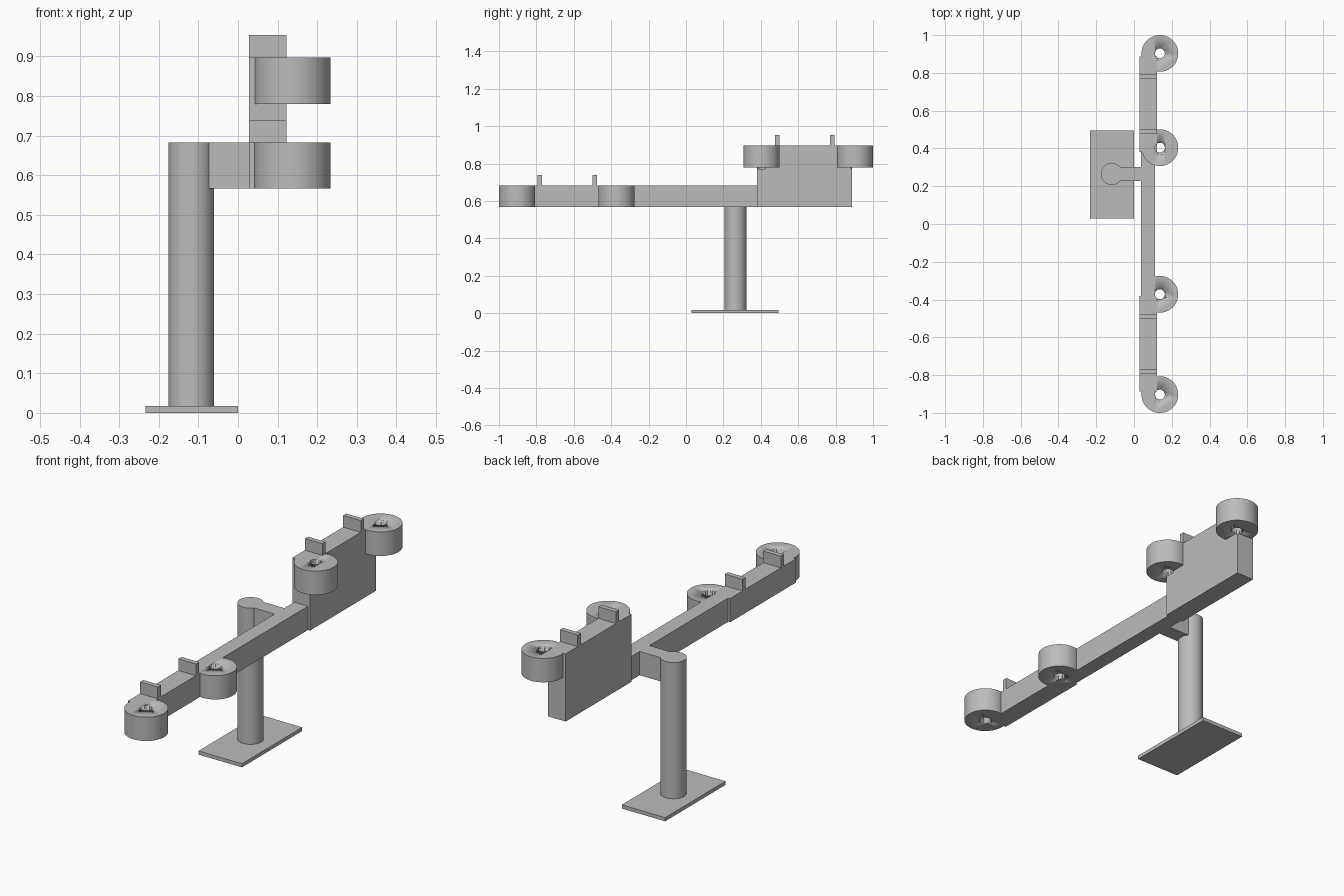
import bpy

cube = bpy.data.objects.get("Cube")
if cube:
    bpy.data.objects.remove(cube, do_unlink=True)

grey = bpy.data.materials.new("plain grey")
grey.use_nodes = True
grey.diffuse_color = (0.5, 0.5, 0.5, 1)
grey.node_tree.nodes["Principled BSDF"].inputs["Base Color"].default_value = (0.5, 0.5, 0.5, 1)


def finish(name):
    ob = bpy.context.object
    ob.name = name
    bpy.ops.object.transform_apply(location=True, rotation=True, scale=True)
    ob.data.materials.append(grey)
    return ob


def box(name, x, y, z):
    """Box from (low, high) ranges."""
    bpy.ops.mesh.primitive_cube_add(size=1, location=[sum(r) / 2 for r in (x, y, z)])
    bpy.context.object.scale = [r[1] - r[0] for r in (x, y, z)]
    return finish(name)


def cylinder(name, x, y, radius, z):
    """Upright smooth-sided cylinder."""
    bpy.ops.mesh.primitive_cylinder_add(vertices=64, radius=radius, depth=z[1] - z[0],
                                        location=(x, y, sum(z) / 2))
    ob = finish(name)
    bpy.ops.object.shade_smooth_by_angle()
    return ob


def drill(ob, x, y, radius, z):
    """Cut an upright hole and discard the cutter."""
    cutter = cylinder("hole_cutter", x, y, radius, z)
    cutter.hide_render = True
    mod = ob.modifiers.new("hole", "BOOLEAN")
    mod.operation = "DIFFERENCE"
    mod.solver = "EXACT"
    mod.object = cutter
    bpy.context.view_layer.objects.active = ob
    bpy.ops.object.modifier_apply(modifier=mod.name)
    bpy.data.objects.remove(cutter, do_unlink=True)


ARM = (0.567, 0.683)      # height range of the arm and front rings
UPPER = (0.78, 0.897)     # height range of the rear rings
WIDE = (0.028, 0.123)     # width range of the end blocks
RING_X, RING_R, HOLE_R = 0.137, 0.097, 0.026

# Base, post and the arm it carries
box("base_plate", (-0.234, 0), (0.03, 0.495), (0, 0.018))
cylinder("post", -0.118, 0.265, 0.058, (0.01, ARM[1]))
box("bridge", (-0.118, 0.05), (0.228, 0.303), ARM)
box("main_beam", (0.038, 0.112), (-0.385, 0.385), ARM)

# End blocks, each with two drilled rings and two upright tabs
for end, sign, ring_z, bottom in (("front", -1, ARM, 0.5), ("rear", 1, UPPER, 0.772)):
    block = box(end + "_block", WIDE, sorted((sign * 0.38, sign * 0.888)), (ARM[0], ring_z[1]))
    for place, ring_y, tab_y in (("inner", 0.388, 0.488), ("outer", 0.903, 0.783)):
        if place == "inner":
            ring_y += sign * 0.016
        ry, ty = sign * ring_y, sign * tab_y
        ring = cylinder(f"{end}_{place}_ring", RING_X, ry, RING_R, ring_z)
        for part in (ring, block):
            drill(part, RING_X, ry, HOLE_R, (bottom, 1.1))
        box(f"{end}_{place}_tab", WIDE, (ty - 0.012, ty + 0.012),
            (ring_z[1] - 0.01, ring_z[1] + 0.057))
